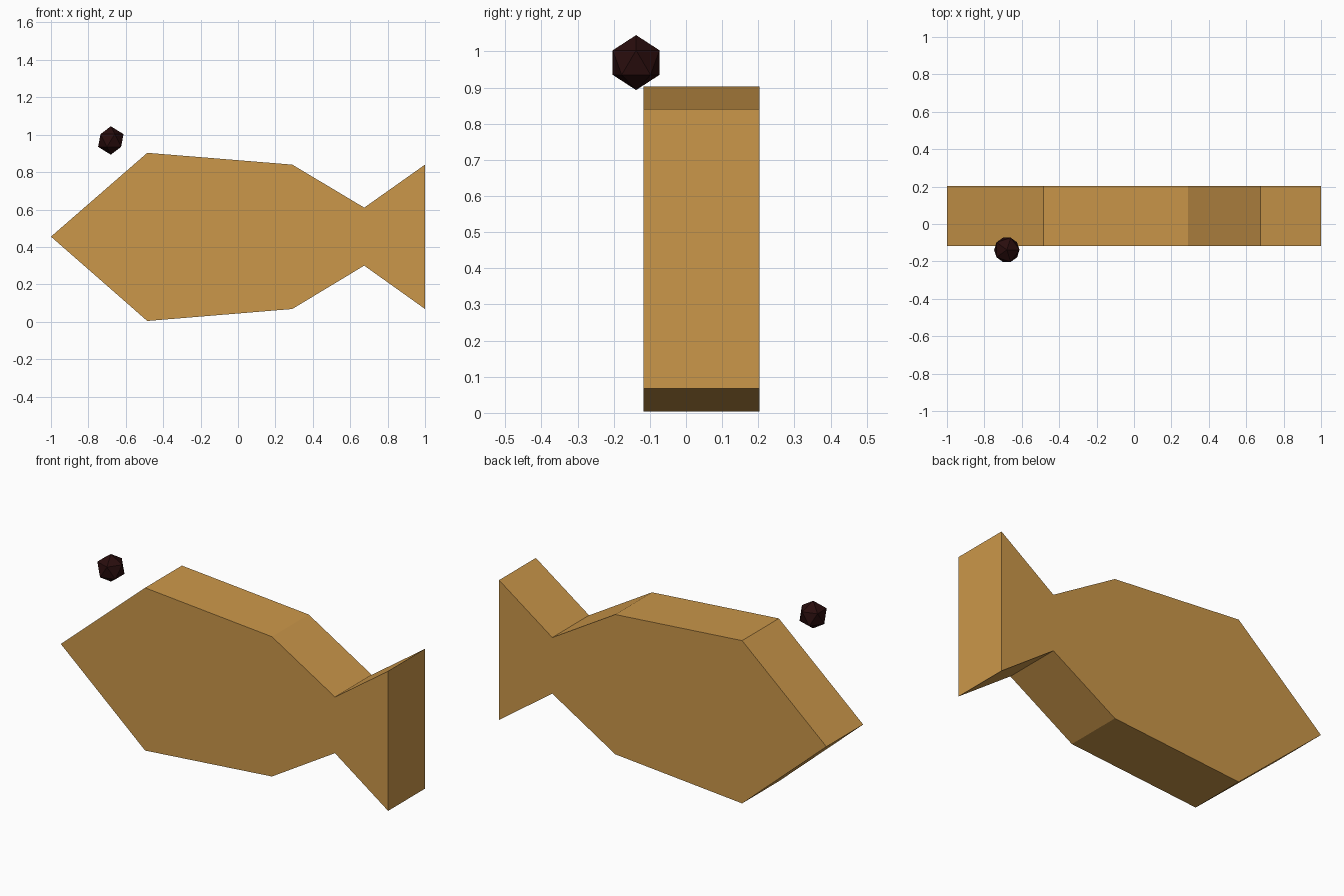
import bpy, bmesh

if "Cube" in bpy.data.objects:
    bpy.data.objects.remove(bpy.data.objects["Cube"])


def material(name, rgb):
    m = bpy.data.materials.new(name)
    m.diffuse_color = (*rgb, 1)
    m.use_nodes = True
    m.node_tree.nodes["Principled BSDF"].inputs["Base Color"].default_value = m.diffuse_color
    return m


tan = material("golden tan", (0.6, 0.31, 0.068))
dark = material("dark maroon", (0.022, 0.004, 0.004))

# Fish body: flat side outline (x, z), extruded through its thickness
Y_FRONT, Y_BACK = -0.118, 0.203
outline = [(-1, 0.455), (-0.485, 0.004), (0.29, 0.068), (0.675, 0.30),
           (1, 0.068), (1, 0.84), (0.675, 0.61), (0.29, 0.84), (-0.485, 0.903)]
bm = bmesh.new()
side = bm.faces.new([bm.verts.new((x, Y_FRONT, z)) for x, z in outline])
ext = bmesh.ops.extrude_face_region(bm, geom=[side], use_keep_orig=True)
moved = [v for v in ext["geom"] if isinstance(v, bmesh.types.BMVert)]
bmesh.ops.translate(bm, verts=moved, vec=(0, Y_BACK - Y_FRONT, 0))
bmesh.ops.recalc_face_normals(bm, faces=bm.faces)
mesh = bpy.data.meshes.new("fish_body")
bm.to_mesh(mesh)
bm.free()
mesh.materials.append(tan)
bpy.context.collection.objects.link(bpy.data.objects.new("fish_body", mesh))

# Eye: faceted ball floating above the head
bpy.ops.mesh.primitive_ico_sphere_add(subdivisions=1, radius=0.076,
                                      location=(-0.68, -0.138, 0.969))
eye = bpy.context.object
eye.name = "eye"
eye.data.materials.append(dark)
